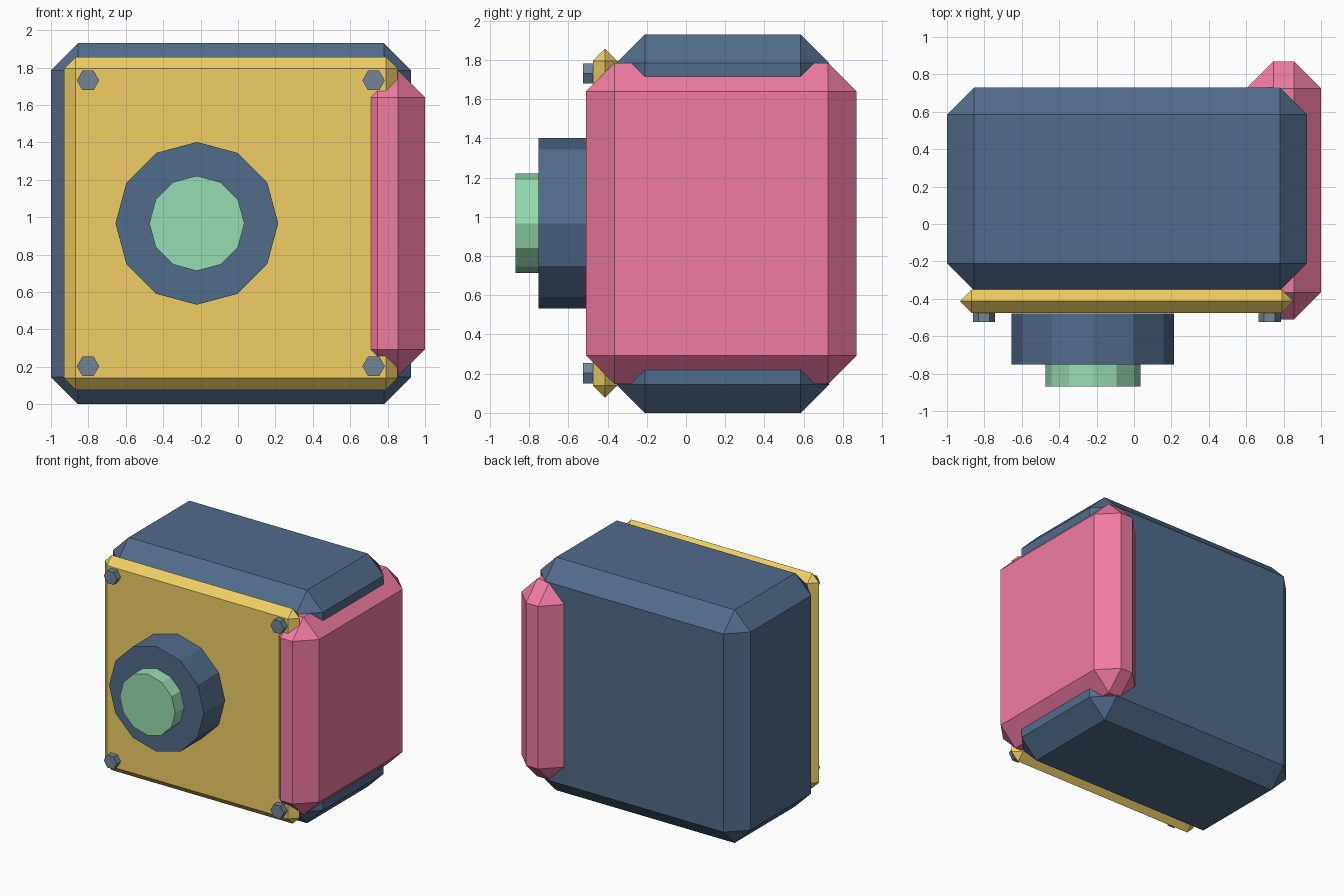
import bpy
import bmesh
from math import pi
from mathutils import Matrix, Vector

if "Cube" in bpy.data.objects:
    bpy.data.objects.remove(bpy.data.objects["Cube"])


def material(name, r, g, b):
    m = bpy.data.materials.new(name)
    m.diffuse_color = [(c / 255) ** 2.2 for c in (r, g, b)] + [1]
    m.use_nodes = True
    m.node_tree.nodes["Principled BSDF"].inputs["Base Color"].default_value = m.diffuse_color
    return m


navy = material("navy", 82, 108, 138)
yellow = material("yellow", 240, 206, 100)
pink = material("pink", 240, 122, 162)
green = material("green", 150, 220, 178)
steel = material("steel", 112, 132, 152)


def finish(bm, name, mat):
    mesh = bpy.data.meshes.new(name)
    bm.to_mesh(mesh)
    bm.free()
    mesh.materials.append(mat)
    obj = bpy.data.objects.new(name, mesh)
    bpy.context.collection.objects.link(obj)
    return obj


def chamfered_box(name, lo, hi, chamfer, mat):
    lo, hi = Vector(lo), Vector(hi)
    bm = bmesh.new()
    bmesh.ops.create_cube(bm, size=1, matrix=Matrix.Translation((lo + hi) / 2)
                          @ Matrix.Diagonal((*(hi - lo), 1)))
    bmesh.ops.bevel(bm, geom=bm.edges[:], offset=chamfer, segments=1,
                    affect='EDGES', clamp_overlap=True)
    bmesh.ops.remove_doubles(bm, verts=bm.verts[:], dist=0.0005)
    return finish(bm, name, mat)


def front_cylinder(name, x, z, y_front, y_back, radius, sides, mat):
    # Prism along y with one corner pointing straight up
    bm = bmesh.new()
    place = (Matrix.Translation((x, (y_front + y_back) / 2, z))
             @ Matrix.Rotation(pi / 2, 4, 'X') @ Matrix.Rotation(pi / 2, 4, 'Z'))
    bmesh.ops.create_cone(bm, cap_ends=True, segments=sides, radius1=radius,
                          radius2=radius, depth=y_back - y_front, matrix=place)
    return finish(bm, name, mat)


# Main body, front plate and side grip
chamfered_box("body", (-1.0, -0.355, 0.0), (0.925, 0.73, 1.93), 0.145, navy)
chamfered_box("front_plate", (-0.93, -0.475, 0.077), (0.853, -0.35, 1.857), 0.0622, yellow)
chamfered_box("side_panel", (0.6, -0.51, 0.148), (1.0, 0.87, 1.785), 0.145, pink)

# Stepped knob on the front
front_cylinder("knob_base", -0.22, 0.967, -0.752, -0.478, 0.435, 12, navy)
front_cylinder("knob_cap", -0.22, 0.967, -0.87, -0.75, 0.254, 12, green)

# Corner bolts
for x in (-0.802, 0.725):
    for z in (0.203, 1.731):
        front_cylinder("bolt", x, z, -0.525, -0.475, 0.06, 6, steel)
